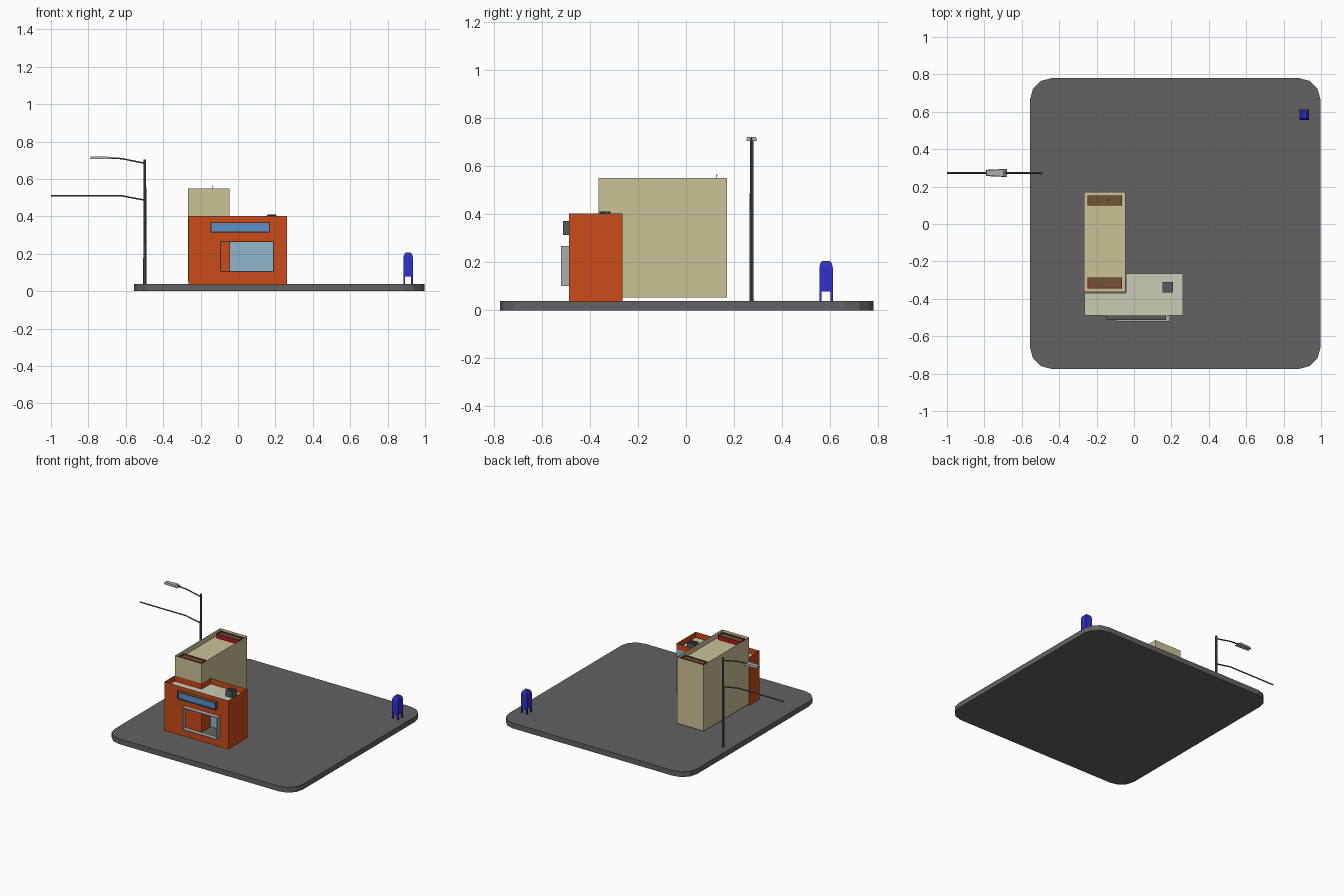
import bpy, bmesh
from math import radians
from mathutils import Vector, Matrix

if "Cube" in bpy.data.objects:
    bpy.data.objects.remove(bpy.data.objects["Cube"])


def mat(name, r, g, b):
    m = bpy.data.materials.new(name)
    m.diffuse_color = tuple((c / 255) ** 2.2 for c in (r, g, b)) + (1,)
    m.use_nodes = True
    m.node_tree.nodes["Principled BSDF"].inputs["Base Color"].default_value = m.diffuse_color
    return m


ORANGE = mat("orange", 202, 77, 30)
TAN = mat("tan", 202, 193, 149)
ROOF = mat("roof_cream", 200, 203, 180)
GLASS = mat("pale_blue", 145, 182, 205)
SIGN = mat("sign_blue", 91, 143, 199)
ASPHALT = mat("asphalt", 98, 98, 98)
METAL = mat("dark_metal", 88, 90, 92)
LIGHT = mat("light_metal", 172, 172, 172)
BLUE = mat("post_blue", 52, 52, 200)
RED = mat("red", 178, 32, 42)
SOIL = mat("soil", 112, 84, 58)
GREEN = mat("leaf", 60, 110, 50)


def finish(bm, name, *mats):
    bmesh.ops.recalc_face_normals(bm, faces=bm.faces)
    me = bpy.data.meshes.new(name)
    bm.to_mesh(me)
    bm.free()
    for m in mats:
        me.materials.append(m)
    ob = bpy.data.objects.new(name, me)
    bpy.context.collection.objects.link(ob)
    return ob


def add_box(bm, x0, x1, y0, y1, z0, z1):
    m = Matrix.Translation(((x0 + x1) / 2, (y0 + y1) / 2, (z0 + z1) / 2))
    m = m @ Matrix.Diagonal((x1 - x0, y1 - y0, z1 - z0, 1))
    return bmesh.ops.create_cube(bm, size=1, matrix=m)["verts"]


def box(name, m, *b):
    bm = bmesh.new()
    add_box(bm, *b)
    return finish(bm, name, m)


def quad(bm, pts, mi=0):
    f = bm.faces.new([bm.verts.new(p) for p in pts])
    f.material_index = mi


def ywall(bm, x0, x1, z0, z1, y, mi=0):
    quad(bm, [(x0, y, z0), (x1, y, z0), (x1, y, z1), (x0, y, z1)], mi)


def parapet_roof(bm, outline, z, t, depth, roof_index):
    """Rim, inner parapet sides and sunken roof."""
    f = bm.faces.new([bm.verts.new((x, y, z)) for x, y in outline])
    f.normal_update()
    bmesh.ops.inset_region(bm, faces=[f], thickness=t, use_even_offset=True)
    new = bmesh.ops.extrude_face_region(bm, geom=[f])["geom"]
    bmesh.ops.translate(bm, vec=(0, 0, -depth),
                        verts=[v for v in new if isinstance(v, bmesh.types.BMVert)])
    for g in new:
        if isinstance(g, bmesh.types.BMFace):
            g.material_index = roof_index
    if f.is_valid:
        bm.faces.remove(f)


def tube(name, m, pts, r, sides=6):
    """Straight segments along a path, from a bevelled curve turned to mesh."""
    cu = bpy.data.curves.new(name, 'CURVE')
    cu.dimensions = '3D'
    cu.bevel_depth = r
    cu.bevel_resolution = max(0, sides // 2 - 2)
    cu.use_fill_caps = True
    sp = cu.splines.new('POLY')
    sp.points.add(len(pts) - 1)
    for p, co in zip(sp.points, pts):
        p.co = (*co, 1)
    cu.materials.append(m)
    ob = bpy.data.objects.new(name, cu)
    bpy.context.collection.objects.link(ob)
    return ob


# ground plate with rounded corners
bm = bmesh.new()
add_box(bm, -0.556, 0.997, -0.775, 0.78, 0, 0.039)
edges = [e for e in bm.edges if abs(e.verts[0].co.z - e.verts[1].co.z) > 0.01]
bmesh.ops.bevel(bm, geom=edges, offset=0.115, segments=3, profile=0.5, affect='EDGES')
finish(bm, "ground_plate", ASPHALT)

# L-shaped shop: walls, front window hole, pale blue back wall, sunken roof
X0, X1, XM, Y0, YM, Y1, ZB, ZT, ZR = -0.265, 0.262, -0.042, -0.488, -0.368, -0.264, 0.04, 0.403, 0.36
WX0, WX1, WZ0, WZ1 = -0.096, 0.193, 0.102, 0.268
L = [(X0, Y0), (X1, Y0), (X1, Y1), (XM, Y1), (XM, YM), (X0, YM)]
bm = bmesh.new()
for i in (1, 3, 4, 5):
    a, b = L[i], L[(i + 1) % 6]
    quad(bm, [(*a, ZB), (*b, ZB), (*b, ZT), (*a, ZT)])
ywall(bm, X0, WX0, ZB, ZT, Y0)
ywall(bm, WX1, X1, ZB, ZT, Y0)
ywall(bm, WX0, WX1, ZB, WZ0, Y0)
ywall(bm, WX0, WX1, WZ1, ZT, Y0)
ywall(bm, XM, X1, ZB, ZR, Y1, 2)
ywall(bm, XM, X1, ZR, ZT, Y1)
parapet_roof(bm, L, ZT, 0.016, ZT - ZR, 1)
bmesh.ops.remove_doubles(bm, verts=bm.verts, dist=0.0005)
finish(bm, "shop_building", ORANGE, ROOF, GLASS)

# projecting window surround
bm = bmesh.new()
t = 0.005
for b in ((WX0, WX0 + t, WZ0, WZ1), (WX1 - t, WX1, WZ0, WZ1),
          (WX0 + t, WX1 - t, WZ0, WZ0 + t), (WX0 + t, WX1 - t, WZ1 - t, WZ1)):
    add_box(bm, b[0], b[1], -0.52, Y0, b[2], b[3])
finish(bm, "window_surround", LIGHT)

# blank sign: frame bars and panel
bm = bmesh.new()
sx0, sx1, sz0, sz1, t = -0.146, 0.172, 0.314, 0.371, 0.007
for b in ((sx0, sx0 + t, sz0, sz1), (sx1 - t, sx1, sz0, sz1),
          (sx0 + t, sx1 - t, sz0, sz0 + t), (sx0 + t, sx1 - t, sz1 - t, sz1)):
    add_box(bm, b[0], b[1], -0.512, Y0, b[2], b[3])
finish(bm, "sign_frame", METAL)
box("sign_panel", SIGN, sx0 + t, sx1 - t, -0.506, Y0, sz0 + t, sz1 - t)

# rooftop air unit with crossed fan blades
box("air_unit", METAL, 0.152, 0.208, -0.365, -0.31, ZR, 0.404)
bm = bmesh.new()
for a in (45, -45):
    vs = add_box(bm, -0.028, 0.028, -0.004, 0.004, 0.404, 0.411)
    bmesh.ops.rotate(bm, verts=vs, cent=(0, 0, 0), matrix=Matrix.Rotation(radians(a), 3, 'Z'))
bmesh.ops.translate(bm, verts=bm.verts, vec=(0.18, -0.337, 0))
finish(bm, "air_unit_fan", METAL)

# tall tan building
T = [(-0.266, -0.364), (-0.045, -0.364), (-0.045, 0.171), (-0.266, 0.171)]
bm = bmesh.new()
for i in range(4):
    a, b = T[i], T[(i + 1) % 4]
    quad(bm, [(*a, 0.054), (*b, 0.054), (*b, 0.55), (*a, 0.55)])
quad(bm, [(x, y, 0.054) for x, y in T])
parapet_roof(bm, T, 0.55, 0.017, 0.04, 0)
bmesh.ops.remove_doubles(bm, verts=bm.verts, dist=0.0005)
finish(bm, "tall_building", TAN)

# planters at both ends of the tall roof, one with a sprout
for tag, y0, y1 in (("front", -0.345, -0.285), ("back", 0.098, 0.153)):
    bm = bmesh.new()
    vs = add_box(bm, -0.248, -0.063, y0, y1, 0.51, 0.542)
    top = [f for f in bm.faces if all(v.co.z > 0.54 for v in f.verts)]
    bmesh.ops.inset_region(bm, faces=top, thickness=0.006)
    top[0].material_index = 1
    inner = bmesh.ops.extrude_face_region(bm, geom=top)["geom"]
    bmesh.ops.translate(bm, vec=(0, 0, -0.008),
                        verts=[v for v in inner if isinstance(v, bmesh.types.BMVert)])
    for f in top:
        if f.is_valid:
            bm.faces.remove(f)
    finish(bm, tag + "_planter", RED, SOIL)
tube("sprout", GREEN, [(-0.135, 0.128, 0.53), (-0.135, 0.128, 0.566)], 0.0015, 4)
tube("sprout_leaf", GREEN, [(-0.135, 0.124, 0.562), (-0.135, 0.132, 0.564)], 0.0015, 4)

# street lamp: tapered post, two arms, lamp head
PX, PY = -0.498, 0.273
bm = bmesh.new()
bmesh.ops.create_cone(bm, cap_ends=True, segments=8, radius1=0.009, radius2=0.007, depth=0.666,
                      matrix=Matrix.Translation((PX, PY, 0.372)))
finish(bm, "lamp_post", METAL)
tube("lamp_arm", METAL, [(PX, PY, 0.684), (-0.62, PY, 0.709), (-0.69, PY, 0.713)], 0.0045)
tube("signal_arm", METAL, [(PX, PY, 0.487), (-0.62, PY, 0.51), (-1.0, PY, 0.51)], 0.0045)
bm = bmesh.new()
for v in add_box(bm, -0.792, -0.678, PY - 0.022, PY + 0.022, 0.706, 0.721):
    if v.co.x < -0.75:
        v.co.y = PY + (v.co.y - PY) * 0.75
    if v.co.z > 0.715:
        v.co.y = PY + (v.co.y - PY) * 0.85
        v.co.x += 0.004 if v.co.x < -0.75 else -0.02
finish(bm, "lamp_head", LIGHT)

# mailbox: body with stepped domed top, four corner legs
MX, MY, HX, HY = 0.91, 0.583, 0.026, 0.028
bm = bmesh.new()
rings = []
for z, inset in ((0.078, 0), (0.178, 0), (0.193, 0.003), (0.203, 0.009), (0.206, 0.013)):
    hx, hy = HX - inset, HY - inset
    rings.append([bm.verts.new((MX + sx * hx, MY + sy * hy, z))
                  for sx, sy in ((-1, -1), (1, -1), (1, 1), (-1, 1))])
for lo, hi in zip(rings, rings[1:]):
    for i in range(4):
        j = (i + 1) % 4
        bm.faces.new((lo[i], lo[j], hi[j], hi[i]))
bm.faces.new(rings[0])
bm.faces.new(rings[-1])
for sx in (-1, 1):
    for sy in (-1, 1):
        cx, cy = MX + sx * (HX - 0.005), MY + sy * (HY - 0.005)
        add_box(bm, cx - 0.005, cx + 0.005, cy - 0.005, cy + 0.005, 0.039, 0.078)
finish(bm, "mailbox", BLUE)
